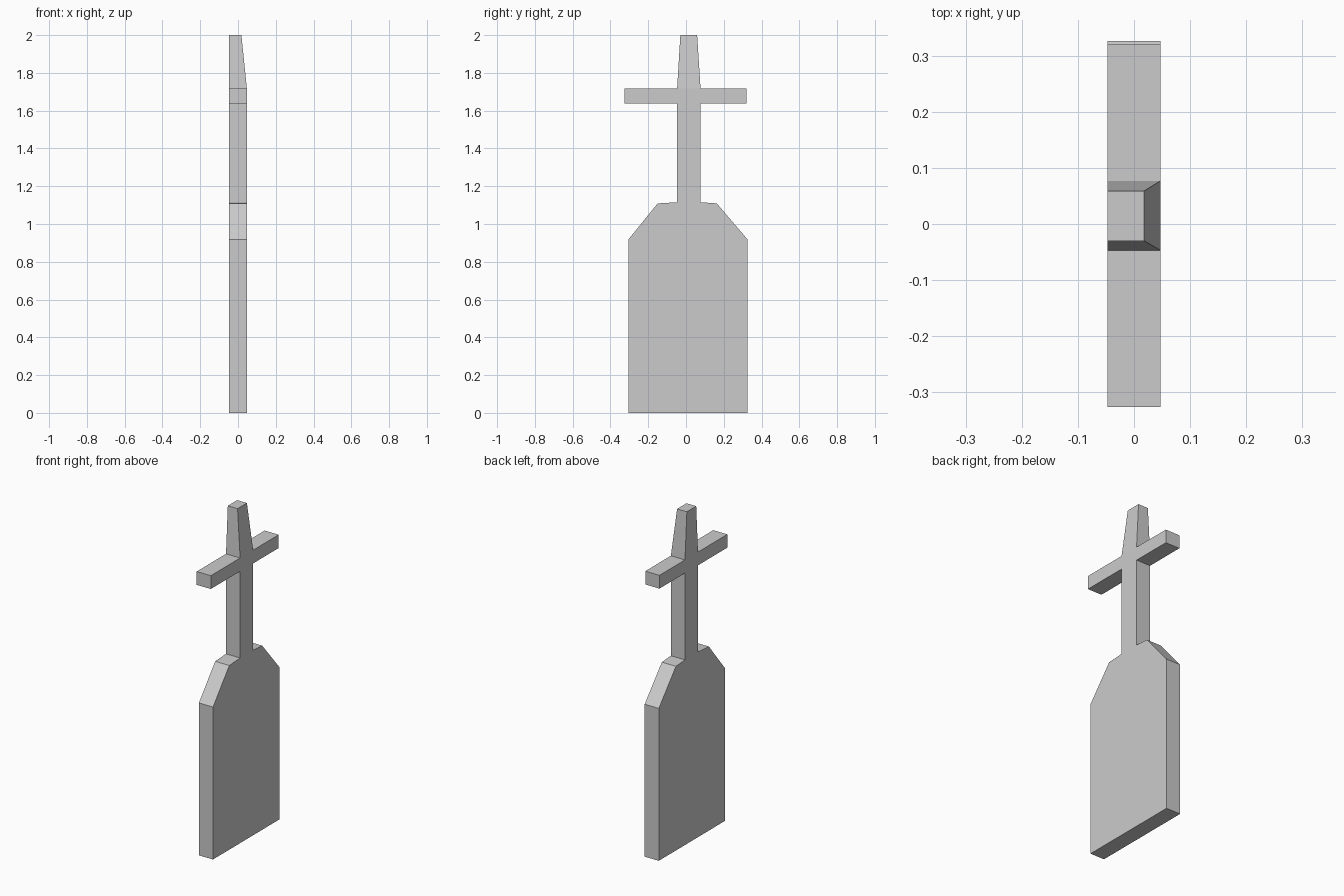
import bpy, bmesh

if "Cube" in bpy.data.objects:
    bpy.data.objects.remove(bpy.data.objects["Cube"])

HALF = 0.047                 # half thickness in x
POST = (-0.047, 0.077)       # post edges in y
TIP_Z = 1.717                # top of the crossbar

# Slab, post and crossbar outline in (y, z)
left = [(-0.305, 0), (-0.305, 0.918), (-0.150, 1.109), (POST[0], 1.115),
        (POST[0], 1.637), (-0.326, 1.637), (-0.326, TIP_Z), (POST[0], TIP_Z)]
right = [(POST[1], TIP_Z), (0.320, TIP_Z), (0.320, 1.637), (POST[1], 1.637),
         (POST[1], 1.115), (0.163, 1.109), (0.326, 0.918), (0.326, 0)]

bm = bmesh.new()
face = bm.faces.new([bm.verts.new((-HALF, y, z)) for y, z in left + right])
new = bmesh.ops.extrude_face_region(bm, geom=[face])["geom"]
bmesh.ops.translate(bm, vec=(2 * HALF, 0, 0),
                    verts=[v for v in new if isinstance(v, bmesh.types.BMVert)])

# Tapered tip, pulled up from the top of the post
top = next(f for f in bm.faces if len(f.verts) == 4 and all(
    abs(v.co.z - TIP_Z) < 1e-4 and POST[0] - 1e-4 < v.co.y < POST[1] + 1e-4
    for v in f.verts))
new = bmesh.ops.extrude_face_region(bm, geom=[top])["geom"]
for v in (g for g in new if isinstance(g, bmesh.types.BMVert)):
    v.co = (0.018 if v.co.x > 0 else -HALF, 0.059 if v.co.y > 0 else -0.030, 2.0)
bmesh.ops.delete(bm, geom=[f for f in bm.faces if f == top], context='FACES_ONLY')
bmesh.ops.recalc_face_normals(bm, faces=bm.faces)

mesh = bpy.data.meshes.new("grave_marker")
bm.to_mesh(mesh)
bm.free()
bpy.context.collection.objects.link(bpy.data.objects.new("grave_marker", mesh))
